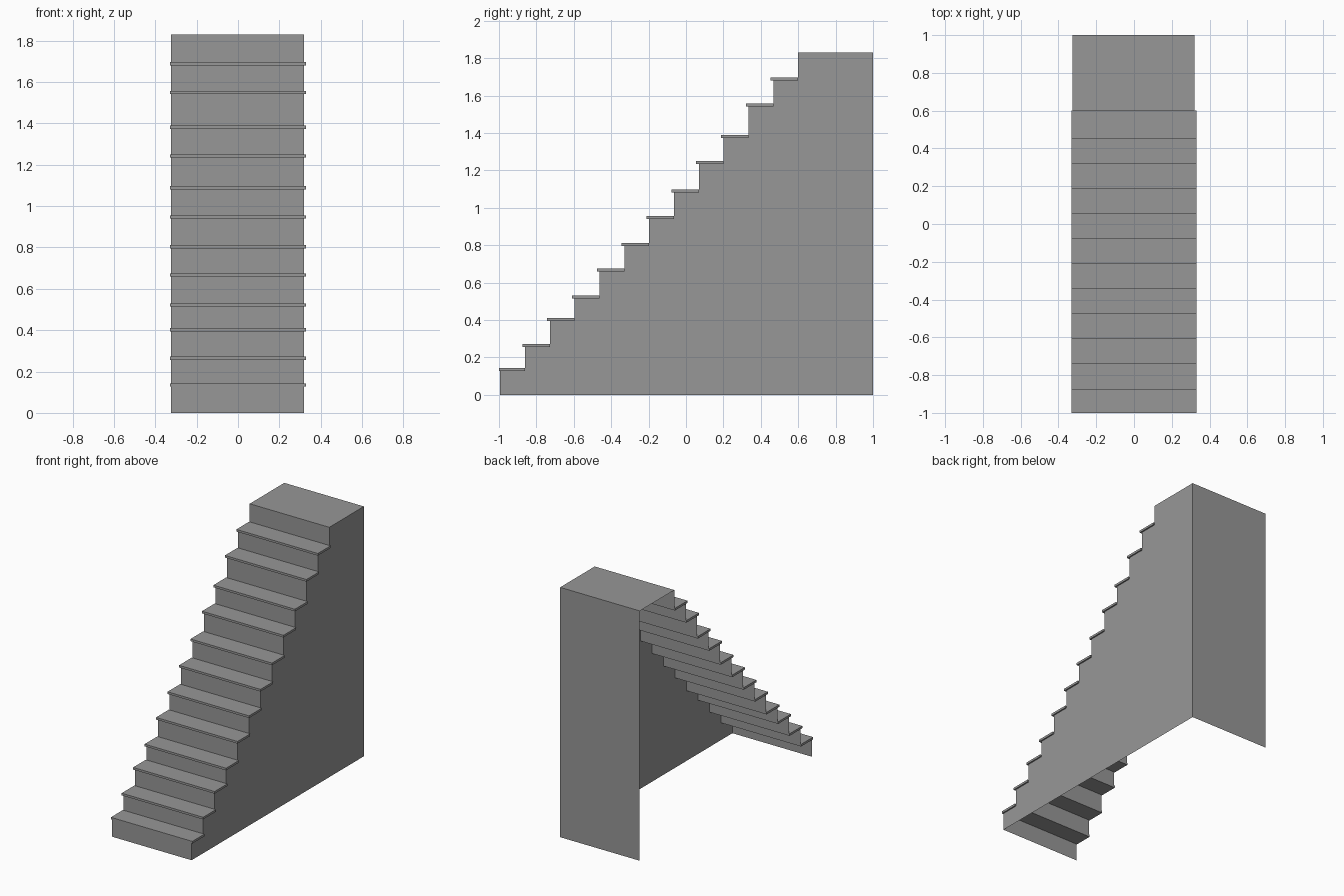
import bpy
import bmesh

cube = bpy.data.objects.get("Cube")
if cube:
    bpy.data.objects.remove(cube, do_unlink=True)

grey = bpy.data.materials.new("stone grey")
grey.use_nodes = True
grey.diffuse_color = (0.31, 0.31, 0.31, 1)
grey.node_tree.nodes["Principled BSDF"].inputs["Base Color"].default_value = grey.diffuse_color

LEFT, RIGHT = -0.325, 0.32      # body sides
TREAD_HALF = 0.33               # treads overhang the body sides
THICK, NOSE = 0.016, 0.014      # tread thickness and front overhang
BACK, TOP = 1.0, 1.83

# Riser positions and uneven tread heights
riser_y = [-0.994 + 0.1328 * i for i in range(13)]
tread_z = [0.143, 0.272, 0.41, 0.53, 0.675, 0.812, 0.955, 1.097, 1.25, 1.39, 1.557, 1.697]


def make_object(name, bm):
    mesh = bpy.data.meshes.new(name)
    bm.to_mesh(mesh)
    bm.free()
    mesh.materials.append(grey)
    obj = bpy.data.objects.new(name, mesh)
    bpy.context.collection.objects.link(obj)
    return obj


def sheets(name, spans):
    """Flat panels spanning the body width between pairs of (y, z) points."""
    bm = bmesh.new()
    for a, b in spans:
        corners = [(LEFT, *a), (RIGHT, *a), (RIGHT, *b), (LEFT, *b)]
        bm.faces.new([bm.verts.new(c) for c in corners])
    return make_object(name, bm)


def box(name, low, high):
    bm = bmesh.new()
    bmesh.ops.create_cube(bm, size=1)
    for v in bm.verts:
        v.co = [high[k] if v.co[k] > 0 else low[k] for k in range(3)]
    return make_object(name, bm)


# Stepped outline under the treads, from front bottom up to the landing
under = [z - THICK for z in tread_z]
floors = [0] + under
ceilings = under + [TOP]
risers = [((y, lo), (y, hi)) for y, lo, hi in zip(riser_y, floors, ceilings)]
sheets("risers", risers)
sheets("landing", [((riser_y[-1], TOP), (BACK, TOP))])
sheets("back_panel", [((BACK, TOP), (BACK, 0))])

# Solid-looking side panel; the opposite side and the underside stay open
outline = [p for riser in risers for p in riser] + [(BACK, TOP), (BACK, 0)]
bm = bmesh.new()
bm.faces.new([bm.verts.new((RIGHT, y, z)) for y, z in reversed(outline)])
bmesh.ops.triangulate(bm, faces=bm.faces[:])
make_object("side_panel", bm)

# Overhanging treads
for i, z in enumerate(tread_z):
    front = max(riser_y[i] - NOSE, -1.0)
    box(f"tread_{i + 1}", (-TREAD_HALF, front, z - THICK), (TREAD_HALF, riser_y[i + 1], z))
